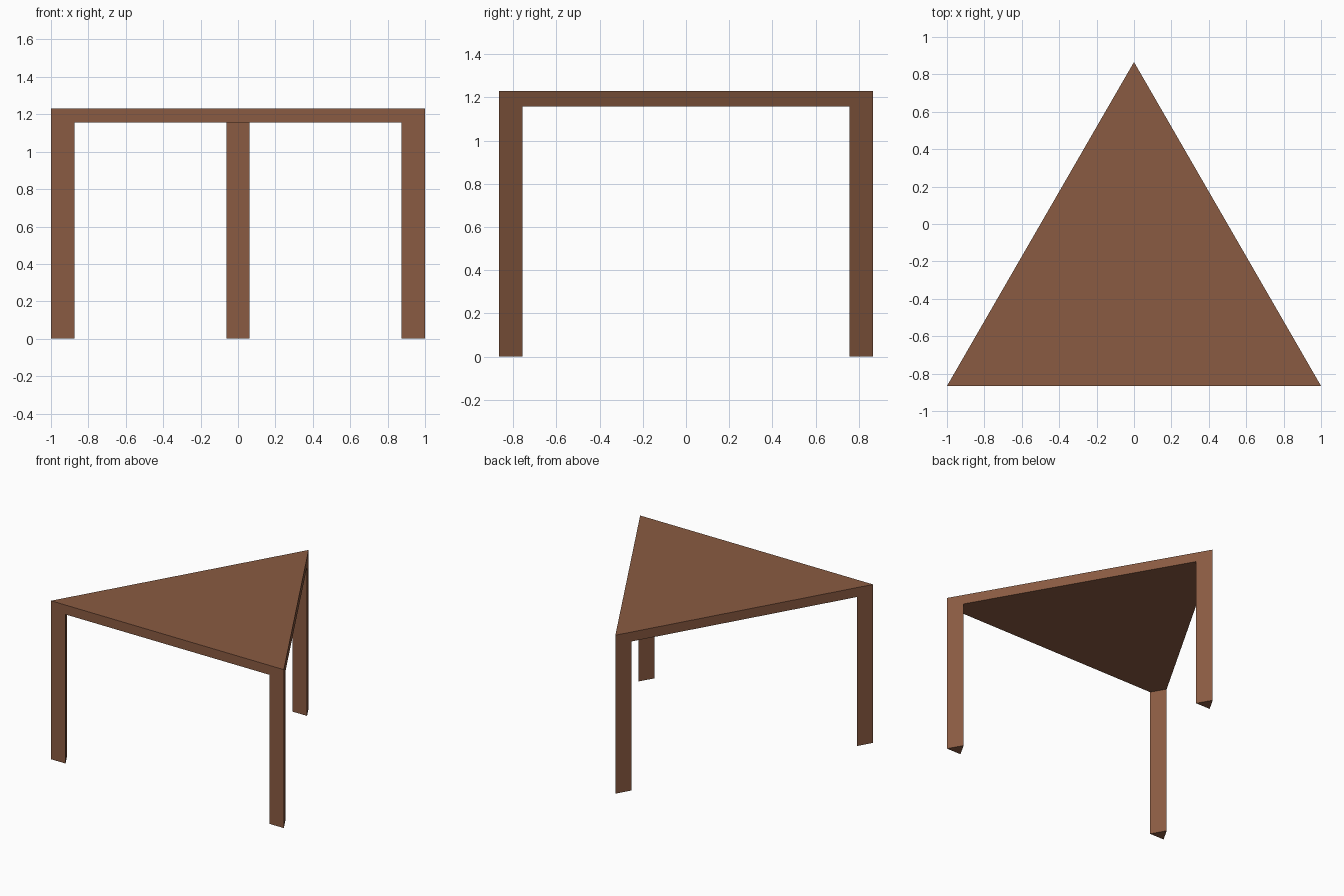
import bpy, bmesh
from mathutils import Vector

if "Cube" in bpy.data.objects:
    bpy.data.objects.remove(bpy.data.objects["Cube"])

HEIGHT, UNDERSIDE = 1.23, 1.157   # tabletop upper and lower levels
LEG = 0.125                       # side of each triangular leg

wood = bpy.data.materials.new("brown wood")
wood.diffuse_color = (0.255, 0.105, 0.054, 1)
wood.use_nodes = True
wood.node_tree.nodes["Principled BSDF"].inputs["Base Color"].default_value = wood.diffuse_color

corners = [Vector((-1, -0.866, 0)), Vector((1, -0.866, 0)), Vector((0, 0.866, 0))]
bm = bmesh.new()


def vert(p, z):
    return bm.verts.new((p.x, p.y, z))


# Points of each corner: tip, then leg edges toward next and previous corners
parts = []
for i, c in enumerate(corners):
    a = c + (corners[(i + 1) % 3] - c).normalized() * LEG
    b = c + (corners[i - 1] - c).normalized() * LEG
    parts.append(dict(top=vert(c, HEIGHT), foot=vert(c, 0),
                      a0=vert(a, 0), b0=vert(b, 0),
                      a1=vert(a, UNDERSIDE), b1=vert(b, UNDERSIDE)))

# Legs: feet and inner faces
for p in parts:
    bm.faces.new((p["foot"], p["b0"], p["a0"]))
    bm.faces.new((p["a0"], p["b0"], p["b1"], p["a1"]))

# Sides: one flush arch per side, tabletop edge plus two leg faces
for i, p in enumerate(parts):
    q = parts[(i + 1) % 3]
    bm.faces.new((p["top"], p["foot"], p["a0"], p["a1"],
                  q["b1"], q["b0"], q["foot"], q["top"]))

# Tabletop: upper face and underside between the legs
bm.faces.new([p["top"] for p in parts])
bm.faces.new([p[k] for p in reversed(parts) for k in ("a1", "b1")])

bmesh.ops.recalc_face_normals(bm, faces=bm.faces)
mesh = bpy.data.meshes.new("triangular_table")
bm.to_mesh(mesh)
bm.free()
mesh.materials.append(wood)
bpy.context.collection.objects.link(bpy.data.objects.new("triangular_table", mesh))
